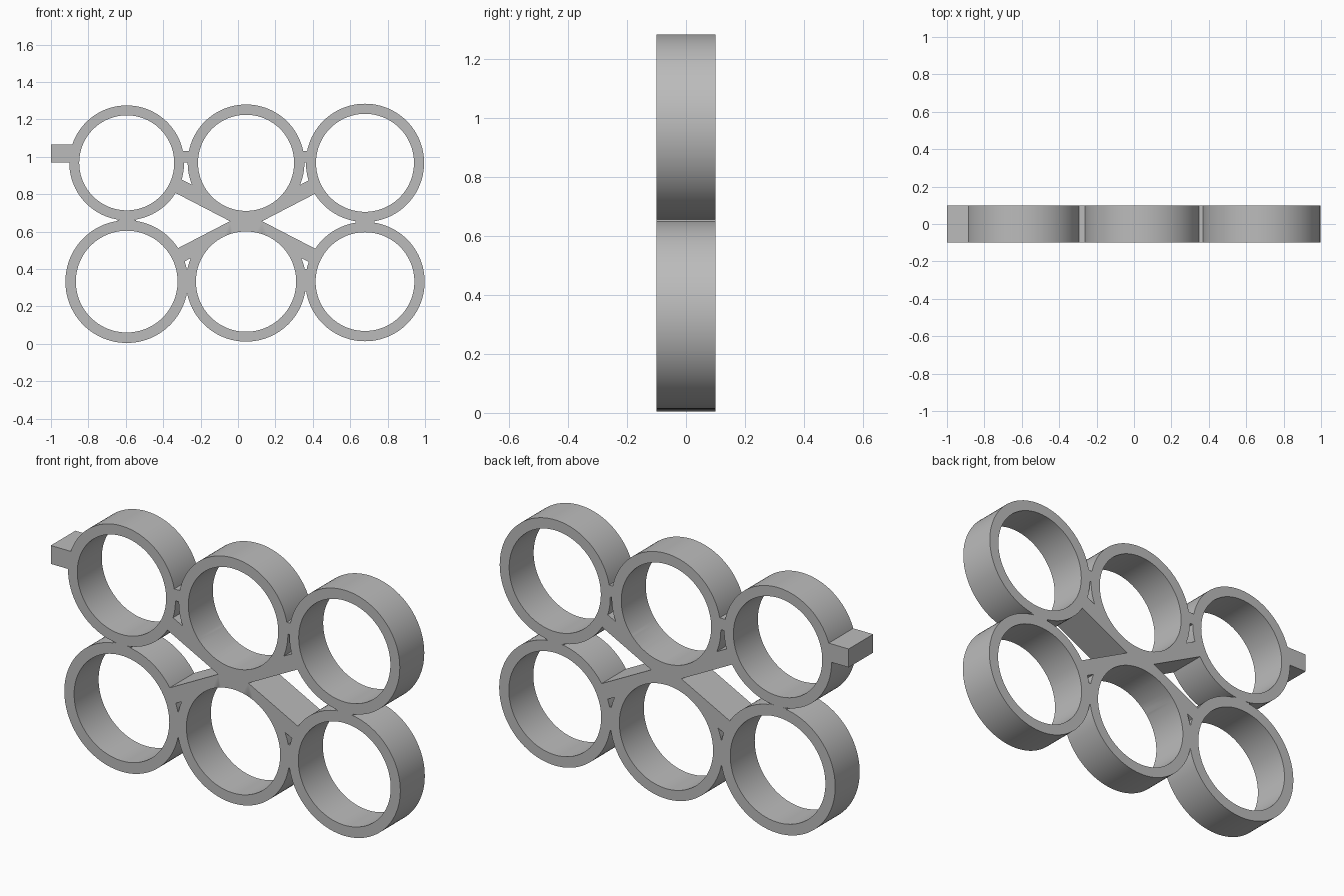
import bpy, bmesh, math
from mathutils import Matrix

cube = bpy.data.objects.get("Cube")
if cube:
    bpy.data.objects.remove(cube, do_unlink=True)

DEPTH = 0.2
SEGMENTS = 96

grey = bpy.data.materials.new("plain grey")
grey.use_nodes = True
colour = (0.5, 0.5, 0.5, 1)
grey.diffuse_color = colour
grey.node_tree.nodes["Principled BSDF"].inputs["Base Color"].default_value = colour


def add_disc(bm, x, z, radius, depth):
    """Cylinder with its axis along y."""
    place = Matrix.Translation((x, 0, z)) @ Matrix.Rotation(math.pi / 2, 4, 'X')
    bmesh.ops.create_cone(bm, cap_ends=True, segments=SEGMENTS, radius1=radius,
                          radius2=radius, depth=depth, matrix=place)


def add_block(bm, x, z, width, height, angle=0):
    """Block through the full depth, turned about y."""
    place = (Matrix.Translation((x, 0, z)) @ Matrix.Rotation(angle, 4, 'Y')
             @ Matrix.Diagonal((width, DEPTH, height, 1)))
    bmesh.ops.create_cube(bm, size=1, matrix=place)


def make_object(name, bm):
    mesh = bpy.data.meshes.new(name)
    bm.to_mesh(mesh)
    bm.free()
    mesh.materials.append(grey)
    obj = bpy.data.objects.new(name, mesh)
    bpy.context.collection.objects.link(obj)
    return obj


# Ring layout: x, z, outer radius, hole radius
LOW, HIGH, MID = 0.333, 0.968, 0.043
rings = [(-0.595, LOW, 0.328, 0.272), (MID, LOW, 0.321, 0.268), (0.679, LOW, 0.319, 0.264),
         (-0.595, HIGH, 0.307, 0.254), (MID, HIGH, 0.312, 0.257), (0.679, HIGH, 0.316, 0.262)]

solid, holes = bmesh.new(), bmesh.new()
for x, z, outer, inner in rings:
    add_disc(solid, x, z, outer, DEPTH)
    add_disc(holes, x, z, inner, DEPTH * 2)

# Crossed diagonal braces in the middle
for side in (-1, 1):
    add_block(solid, MID, 0.656, 0.824, 0.079, side * math.radians(27.4))

# Small bridges between neighbouring rings
for x in (-0.276, 0.362):
    add_block(solid, x, 1.0, 0.05, 0.06)
    add_block(solid, x, 0.34, 0.03, 0.12)
for x in (-0.595, 0.679):
    add_block(solid, x, 0.656, 0.1, 0.012)

# Side tab
add_block(solid, -0.935, 1.018, 0.13, 0.095)

frame = make_object("ring_frame", solid)
cutter = make_object("hole_cutter", holes)
cutter.hide_render = True

# Merge the parts and open the holes
cut = frame.modifiers.new("holes", 'BOOLEAN')
cut.operation = 'DIFFERENCE'
cut.solver = 'EXACT'
cut.use_self = True
cut.object = cutter
bpy.ops.object.select_all(action='DESELECT')
frame.select_set(True)
bpy.context.view_layer.objects.active = frame
bpy.ops.object.modifier_apply(modifier=cut.name)
bpy.data.objects.remove(cutter, do_unlink=True)
bpy.ops.object.shade_smooth_by_angle(angle=math.radians(30))
